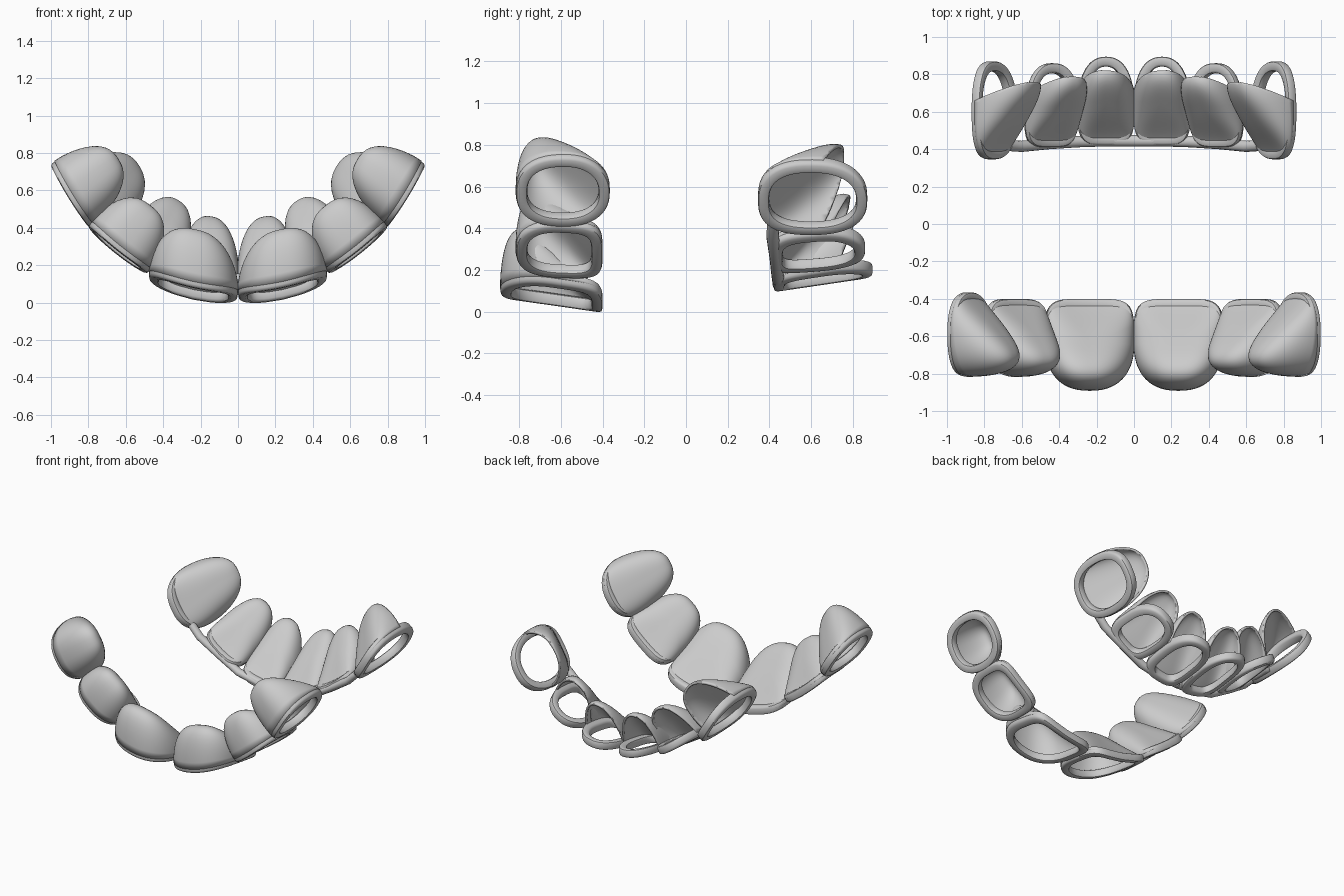
import bpy, bmesh, math
from mathutils import Vector

if "Cube" in bpy.data.objects:
    bpy.data.objects.remove(bpy.data.objects["Cube"])

N = 56


def spow(c, e):
    return math.copysign(abs(c) ** e, c)


def outline(t, n_inc, n_gum):
    # rounded tooth outline: u across, w from biting edge (-1) to gum (+1)
    c, s = math.cos(t), math.sin(t)
    n = n_gum if s > 0 else n_inc
    u, w = spow(c, 2 / n), spow(s, 2 / n)
    return u * (1 - 0.03 * max(w, 0)), w


def finish(bm, name, thick=0):
    bmesh.ops.remove_doubles(bm, verts=bm.verts, dist=0.0003)
    bmesh.ops.recalc_face_normals(bm, faces=bm.faces)
    me = bpy.data.meshes.new(name)
    bm.to_mesh(me)
    bm.free()
    for p in me.polygons:
        p.use_smooth = True
    ob = bpy.data.objects.new(name, me)
    bpy.context.collection.objects.link(ob)
    if thick:
        m = ob.modifiers.new("thickness", 'SOLIDIFY')
        m.thickness, m.offset = thick, 0
    ob.modifiers.new("mirror", 'MIRROR').use_mirror_merge = False
    bpy.context.view_layer.objects.active = ob
    ob.select_set(True)
    bpy.ops.object.shade_smooth_by_angle(angle=math.radians(40))
    ob.select_set(False)
    return ob


def tooth(name, p0, p1, d, y_inc, y_gum, H, tilt, bow, n_inc, n_gum, cut=None):
    p0, p1, d = Vector(p0), Vector(p1), Vector(d).normalized()
    mid, half = (p0 + p1) / 2, (p1 - p0) / 2
    a, b = half.length, abs(y_gum - y_inc) / 2
    yc, yh = (y_inc + y_gum) / 2, (y_gum - y_inc) / 2

    def place(u, w, h):
        h += tilt * w - bow * (1 - u * u)
        q = mid + half * u + d * h
        return Vector((q.x, yc + yh * w, q.y))

    def loft(bm, rows, wrap):
        for i in range(len(rows) if wrap else len(rows) - 1):
            r0, r1 = rows[i], rows[(i + 1) % len(rows)]
            for j in range(N):
                k = (j + 1) % N
                bm.faces.new((r0[j], r0[k], r1[k], r1[j]))

    angles = [2 * math.pi * j / N for j in range(N)]

    # open window frame around the outer face
    bm = bmesh.new()
    rows = []
    for i in range(12):
        f = 2 * math.pi * (i + 0.5) / 12
        inset = 0.027 + 0.027 * spow(math.cos(f), 0.5)
        dep = 0.03 * spow(math.sin(f), 0.5)
        row = []
        for t in angles:
            u, w = outline(t, n_inc, n_gum)
            row.append(bm.verts.new(place(u * (1 - inset / a), w * (1 - inset / b), dep)))
        rows.append(row)
    loft(bm, rows, True)
    finish(bm, name + "_frame")

    # domed inner shell rising from the biting edge towards the gum
    bm = bmesh.new()
    rows = []
    K = 16
    for i in range(K + 1):
        r = 0.975 * math.sin(math.pi / 2 * max(i, 0.02) / K)
        row = []
        for t in angles:
            u, w = outline(t, n_inc, n_gum)
            u, w = u * r, w * r
            v = (w + 1) / 2
            h = H / 0.69 * v * max(0, 1 - (r / 0.975) ** 2.8) ** 0.5
            row.append(bm.verts.new(place(u, w, h)))
        rows.append(row)
    loft(bm, rows, False)
    bm.faces.new(rows[0])
    if cut is not None:
        # slanted gum opening
        tip = mid + d * H
        bmesh.ops.bisect_plane(bm, geom=bm.verts[:] + bm.edges[:] + bm.faces[:],
                               plane_co=(tip.x, cut, tip.y),
                               plane_no=Vector((-0.4 * d.x, 1, -0.4 * d.y)).normalized(),
                               clear_outer=True)
    finish(bm, name + "_shell", 0.016)


# front arch: closed domes
tooth("front_central", (0.0, 0.062), (0.475, 0.165), (-0.03, 1), -0.40, -0.89,
      0.285, 0.035, 0.035, 5, 2.4)
tooth("front_lateral", (0.465, 0.18), (0.785, 0.435), (-0.6, 0.8), -0.40, -0.815,
      0.265, 0.01, 0.015, 4, 2.6)
tooth("front_canine", (0.775, 0.42), (0.98, 0.755), (-0.8, 0.6), -0.365, -0.815,
      0.30, 0.0, 0.01, 2.3, 2.5)

# back arch: shells left open at the gum end
tooth("back_central", (0.0, 0.16), (0.30, 0.215), (-0.03, 1), 0.42, 0.895,
      0.265, 0.035, 0.02, 4, 2.3, 0.82)
tooth("back_lateral", (0.30, 0.215), (0.575, 0.395), (-0.45, 0.89), 0.41, 0.86,
      0.27, 0.02, 0.02, 4, 2.3, 0.79)
tooth("back_canine", (0.64, 0.38), (0.85, 0.73), (-0.78, 0.62), 0.345, 0.87,
      0.29, 0.0, 0.02, 2.6, 2.4, 0.765)

# joining bar along the biting edge of the back arch
bm = bmesh.new()
pts = [(0, 0.445, 0.13), (0.15, 0.445, 0.135), (0.3, 0.44, 0.17),
       (0.45, 0.43, 0.26), (0.6, 0.415, 0.36), (0.67, 0.42, 0.43)]
rows = []
for i, p in enumerate(pts):
    t = Vector(pts[min(i + 1, 5)]) - Vector(pts[max(i - 1, 0)])
    n = Vector((-t.z, 0, t.x)).normalized()
    rows.append([bm.verts.new(Vector(p) + n * 0.026 * math.sin(g) + Vector((0, 0.03 * math.cos(g), 0)))
                 for g in [2 * math.pi * k / 12 for k in range(12)]])
for r0, r1 in zip(rows, rows[1:]):
    for k in range(12):
        bm.faces.new((r0[k], r0[(k + 1) % 12], r1[(k + 1) % 12], r1[k]))
bm.faces.new(rows[-1])
finish(bm, "back_bar")
